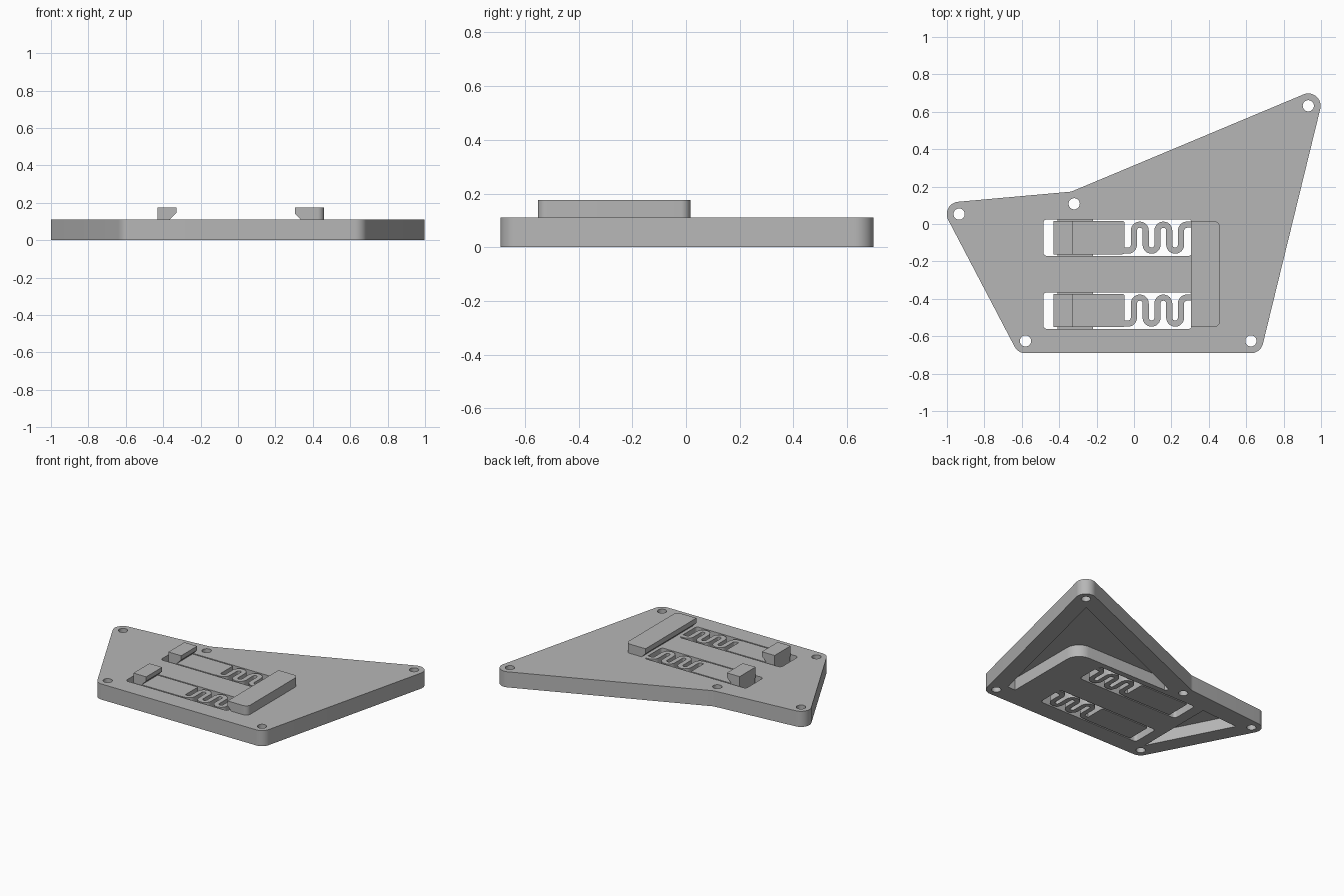
import bpy, bmesh, math
from mathutils import Vector

cube = bpy.data.objects.get("Cube")
if cube:
    bpy.data.objects.remove(cube, do_unlink=True)

GREY = (0.47, 0.47, 0.47, 1)
mat = bpy.data.materials.new("plain grey plastic")
mat.use_nodes = True
mat.diffuse_color = GREY
mat.node_tree.nodes["Principled BSDF"].inputs["Base Color"].default_value = GREY

TOP = 0.11       # plate thickness
LIP = 0.175      # height of bar and hooks
FLOOR = 0.085    # roof of the underside pockets


def fillet(corners, steps=10):
    """Round each (x, y, radius) corner of a polygon."""
    out = []
    for i, (x, y, r) in enumerate(corners):
        p = Vector((x, y))
        if r == 0:
            out.append(p)
            continue
        d1 = (Vector(corners[i - 1][:2]) - p).normalized()
        d2 = (Vector(corners[(i + 1) % len(corners)][:2]) - p).normalized()
        half = d1.angle(d2) / 2
        c = p + (d1 + d2).normalized() * r / math.sin(half)
        a, b = p + d1 * r / math.tan(half) - c, p + d2 * r / math.tan(half) - c
        phi = math.pi - 2 * half
        for k in range(steps + 1):
            t = k / steps
            out.append(c + (a * math.sin((1 - t) * phi) + b * math.sin(t * phi)) / math.sin(phi))
    return out


def prism(name, points, lo, hi, along_y=False):
    """Extrude a flat outline upwards, or an x-z profile along y."""
    bm = bmesh.new()
    place = (lambda p: (p[0], lo, p[1])) if along_y else (lambda p: (p[0], p[1], lo))
    face = bm.faces.new([bm.verts.new(place(p)) for p in points])
    geo = bmesh.ops.extrude_face_region(bm, geom=[face])["geom"]
    shift = Vector((0, hi - lo, 0)) if along_y else Vector((0, 0, hi - lo))
    bmesh.ops.translate(bm, vec=shift, verts=[g for g in geo if isinstance(g, bmesh.types.BMVert)])
    bmesh.ops.recalc_face_normals(bm, faces=bm.faces)
    mesh = bpy.data.meshes.new(name)
    bm.to_mesh(mesh)
    bm.free()
    obj = bpy.data.objects.new(name, mesh)
    bpy.context.scene.collection.objects.link(obj)
    mesh.materials.append(mat)
    return obj


def cut(target, cutter):
    mod = target.modifiers.new("cut", "BOOLEAN")
    mod.operation, mod.solver, mod.object = "DIFFERENCE", "EXACT", cutter
    bpy.context.view_layer.objects.active = target
    bpy.ops.object.modifier_apply(modifier=mod.name)
    bpy.data.objects.remove(cutter, do_unlink=True)


def rect(x0, x1, y0, y1, r):
    return fillet([(x0, y0, r), (x1, y0, r), (x1, y1, r), (x0, y1, r)], 5)


def smooth(obj):
    bpy.ops.object.select_all(action="DESELECT")
    obj.select_set(True)
    bpy.context.view_layer.objects.active = obj
    bpy.ops.object.shade_smooth_by_angle(angle=math.radians(30))


# Plate outline: straight sides running at a fixed distance around the screw holes
holes = [Vector(p) for p in ((-0.58, -0.625), (0.625, -0.625), (0.932, 0.632),
                             (-0.32, 0.108), (-0.935, 0.053))]
RIM = 0.066
corners = []
for i, h in enumerate(holes):
    e1 = (h - holes[i - 1]).normalized()
    e2 = (holes[(i + 1) % len(holes)] - h).normalized()
    n1, n2 = Vector((e1.y, -e1.x)), Vector((e2.y, -e2.x))
    m = h + (n1 + n2) * RIM / (1 + n1.dot(n2))
    corners.append((m.x, m.y, RIM))
plate = prism("base_plate", fillet(corners, 12), 0, TOP)

# Screw holes
for h in holes:
    ring = [h + 0.03 * Vector((math.cos(a), math.sin(a)))
            for a in (k * math.tau / 32 for k in range(32))]
    cut(plate, prism("hole_cutter", ring, -0.1, 0.3))

# Hollow pockets on the underside
rear = [(0.86, 0.55, 0), (-0.22, 0.085, 0), (-0.2, 0.065, 0), (0.53, 0.065, 0.1),
        (0.53, -0.55, 0), (0.592, -0.55, 0)]
side = [(-0.85, 0.0, 0), (-0.56, 0.02, 0), (-0.56, -0.56, 0)]
for shape in (rear, side):
    cut(plate, prism("pocket_cutter", fillet(shape), -0.1, FLOOR))

# Two slots, each with a sliding arm, a hook and a spring
for label, y in (("rear", -0.073), ("front", -0.463)):
    cut(plate, prism("slot_cutter", rect(-0.485, 0.31, y - 0.098, y + 0.098, 0.02), -0.1, 0.3))
    prism(label + "_arm", rect(-0.43, -0.05, y - 0.089, y + 0.089, 0.012), 0, TOP)
    hook = [(-0.43, TOP - 0.01), (-0.365, TOP - 0.01), (-0.365, TOP), (-0.33, 0.145),
            (-0.33, LIP), (-0.43, LIP)]
    prism(label + "_hook", hook, y - 0.089, y + 0.089, True)

    # Guide ribs in the gaps beside the arm
    for s in (-1, 1):
        prism(label + "_guide_rib", rect(-0.41, -0.22, y + s * 0.093 - 0.006,
                                         y + s * 0.093 + 0.006, 0.002), 0.02, 0.06)

    # Serpentine spring: a ribbon along a path of half turns
    r, w, reach = 0.0315, 0.0165, 0.038
    path = [Vector((-0.055, y - reach - r))]
    for turn in range(6):
        cx, up = -0.032 + turn * 2 * r, 1 if turn % 2 else -1
        first = 6 if turn == 0 else 0
        last = 6 if turn == 5 else 12
        for k in range(first, last + 1):
            a = math.pi * (1 - k / 12)
            path.append(Vector((cx + r * math.cos(a), y + up * (reach + r * math.sin(a)))))
    path.append(Vector((0.32, path[-1].y)))
    left, right = [], []
    for i, p in enumerate(path):
        d = (path[min(i + 1, len(path) - 1)] - path[max(i - 1, 0)]).normalized()
        n = Vector((-d.y, d.x)) * w
        left.append(p + n)
        right.append(p - n)
    smooth(prism(label + "_spring", left + right[::-1], 0, TOP))

smooth(plate)

# Raised stop bar with an undercut edge facing the hooks
bar = prism("stop_bar", fillet([(0.305, -0.552, 0), (0.46, -0.552, 0.035),
                                (0.46, 0.016, 0.035), (0.305, 0.016, 0)]), TOP - 0.005, LIP)
cut(bar, prism("undercut", [(0.29, 0.155), (0.345, 0.1), (0.345, 0.05), (0.29, 0.05)],
               -0.7, 0.2, True))
smooth(bar)
